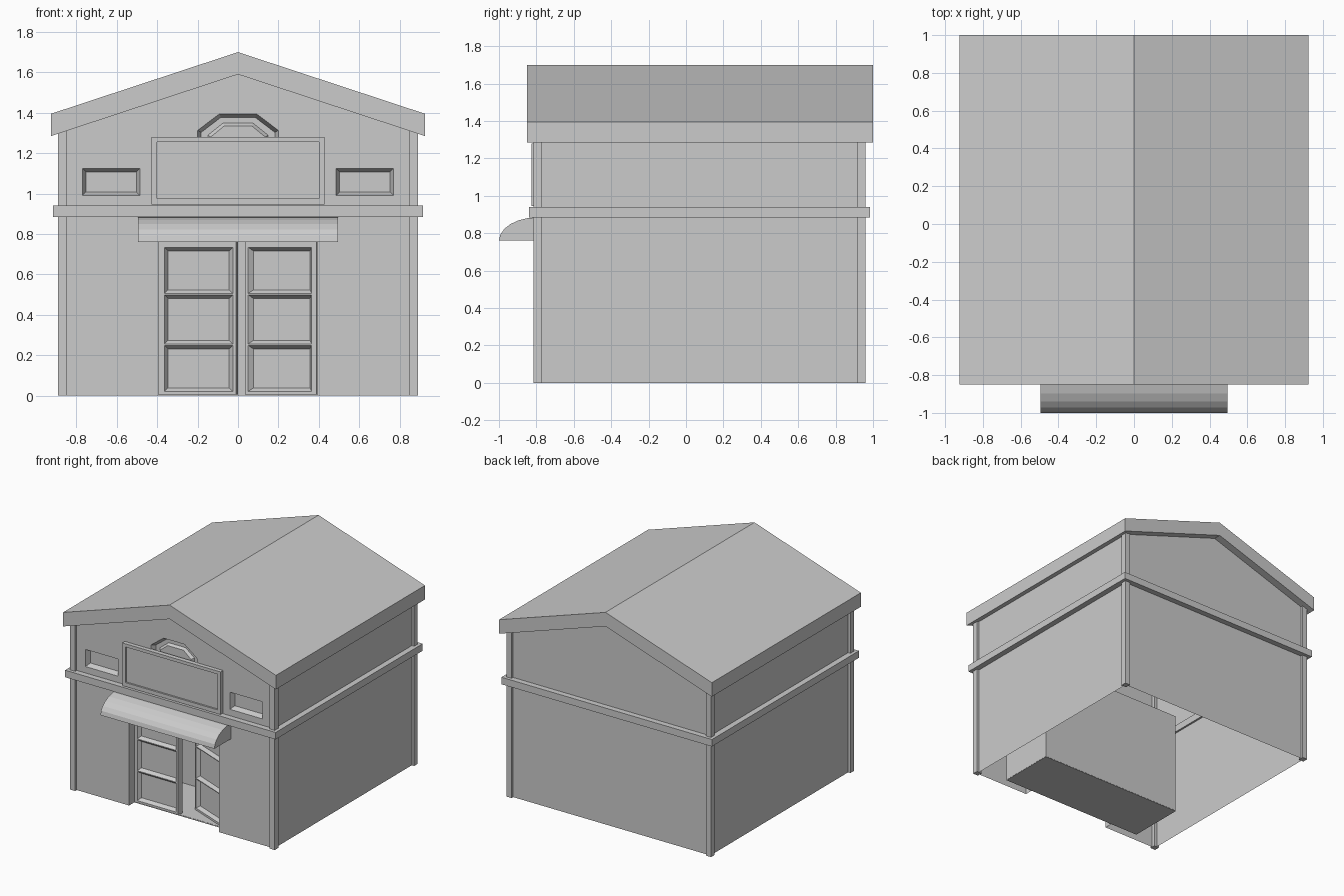
import bpy, bmesh, math
from mathutils import Matrix

if "Cube" in bpy.data.objects:
    bpy.data.objects.remove(bpy.data.objects["Cube"])


def loft(name, prof_a, ya, prof_b, yb):
    """Solid between two (x, z) outlines lying at depths ya and yb."""
    bm = bmesh.new()
    a = [bm.verts.new((x, ya, z)) for x, z in prof_a]
    b = [bm.verts.new((x, yb, z)) for x, z in prof_b]
    bm.faces.new(a)
    bm.faces.new(b[::-1])
    n = len(a)
    for i in range(n):
        j = (i + 1) % n
        bm.faces.new((a[i], b[i], b[j], a[j]))
    bmesh.ops.recalc_face_normals(bm, faces=bm.faces)
    me = bpy.data.meshes.new(name)
    bm.to_mesh(me)
    bm.free()
    ob = bpy.data.objects.new(name, me)
    bpy.context.collection.objects.link(ob)
    return ob


def rect(x0, x1, z0, z1, inset=0.0):
    return [(x0 + inset, z0 + inset), (x1 - inset, z0 + inset),
            (x1 - inset, z1 - inset), (x0 + inset, z1 - inset)]


def box(name, x0, x1, y0, y1, z0, z1):
    r = rect(x0, x1, z0, z1)
    return loft(name, r, y0, r, y1)


def recess(x0, x1, z0, z1, y, depth, inset):
    """Cutter for a rectangular recess with sloping sides."""
    return loft("cutter", rect(x0, x1, z0, z1), y - 0.001,
                rect(x0, x1, z0, z1, inset), y + depth)


def cut(ob, cutters):
    for c in cutters:
        m = ob.modifiers.new("cut", 'BOOLEAN')
        m.operation = 'DIFFERENCE'
        m.solver = 'EXACT'
        m.object = c
    bpy.context.view_layer.update()
    dg = bpy.context.evaluated_depsgraph_get()
    me = bpy.data.meshes.new_from_object(ob.evaluated_get(dg))
    ob.modifiers.clear()
    ob.data = me
    for c in cutters:
        bpy.data.objects.remove(c)


WX, YF, YB = 0.87, -0.795, 0.94     # wall planes
DOOR_Y, DOOR_TOP = -0.73, 0.765


def arch(w, t, shoulder, top):
    return [(-w, 1.2), (w, 1.2), (w, shoulder), (t, top), (-t, top), (-w, shoulder)]


# Gabled walls with doorway, entrance room, windows and arched vent
gable = [(-WX, 0), (WX, 0), (WX, 1.31), (0, 1.597), (-WX, 1.31)]
walls = loft("walls", gable, YF, gable, YB)
cut(walls, [
    box("cutter", -0.635, 0.635, DOOR_Y, -0.27, 0.004, 0.82),
    box("cutter", -0.39, 0.39, -0.9, DOOR_Y + 0.01, -0.1, DOOR_TOP),
    recess(-0.77, -0.485, 0.99, 1.125, YF, 0.04, 0.017),
    recess(0.485, 0.77, 0.99, 1.125, YF, 0.04, 0.017),
    loft("cutter", arch(0.2, 0.092, 1.313, 1.395), YF - 0.001,
         arch(0.182, 0.085, 1.303, 1.377), YF + 0.04),
])
# Walls are open underneath
bm = bmesh.new()
bm.from_mesh(walls.data)
under = [f for f in bm.faces if f.normal.z < -0.9 and abs(f.calc_center_median().z) < 0.002]
bmesh.ops.delete(bm, geom=under, context='FACES')
bm.to_mesh(walls.data)
bm.free()
# Thin underside of the entrance room floor
box("room_floor", -0.635, 0.635, DOOR_Y, -0.27, 0.0, 0.003)

# Raised middle of the arched vent
loft("arch_panel", arch(0.15, 0.075, 1.29, 1.35), YF + 0.042,
     arch(0.135, 0.068, 1.28, 1.335), YF + 0.02)

# Roof slab
roof = [(-0.925, 1.285), (0, 1.59), (0.925, 1.285), (0.925, 1.395), (0, 1.70), (-0.925, 1.395)]
loft("roof", roof, -0.85, roof, 1.0)

# Corner posts
for side, s in (("left", -1), ("right", 1)):
    xs = sorted((s * 0.845, s * 0.89))
    box(f"front_{side}_post", *xs, -0.815, -0.77, 0, 1.31)
    box(f"back_{side}_post", *xs, 0.915, 0.96, 0, 1.31)

# Belt moulding around the building
box("front_belt", -0.915, 0.915, -0.84, -0.78, 0.885, 0.94)
box("back_belt", -0.915, 0.915, 0.925, 0.985, 0.885, 0.94)
box("left_belt", -0.915, -0.855, -0.78, 0.925, 0.885, 0.94)
box("right_belt", 0.855, 0.915, -0.78, 0.925, 0.885, 0.94)

# Blank sign board
sign = box("sign_board", -0.427, 0.427, -0.827, YF + 0.005, 0.945, 1.28)
cut(sign, [recess(-0.4, 0.4, 0.975, 1.255, -0.827, 0.014, 0.0)])

# Quarter-round awning, extruded sideways
N = 6
prof = [(YF, 0.76)] + [(YF - 0.205 * math.cos(i * math.pi / 2 / N),
                        0.76 + 0.125 * math.sin(i * math.pi / 2 / N)) for i in range(N + 1)]
awning = loft("awning", prof, -0.495, prof, 0.495)
awning.data.transform(Matrix(((0, 1, 0, 0), (1, 0, 0, 0), (0, 0, 1, 0), (0, 0, 0, 1))))
awning.data.flip_normals()      # axis swap mirrors the mesh


# Panelled doors, hinged at local x = 0
def door(name, s, hinge, swing):
    def span(a, b):
        return sorted((s * a, s * b))
    ob = loft(name, rect(*span(0, 0.38), 0.005, DOOR_TOP), 0,
              rect(*span(0, 0.39), 0.005, DOOR_TOP), 0.04)
    cut(ob, [recess(*span(0.025, 0.365), z0, z1, 0, 0.025, 0.019)
             for z0, z1 in ((0.02, 0.25), (0.255, 0.5), (0.505, 0.735))])
    ob.location = (hinge, DOOR_Y, 0)
    ob.rotation_euler.z = math.radians(swing)


door("left_door", 1, -0.39, 0)
door("right_door", -1, 0.388, -22)      # standing ajar inwards
